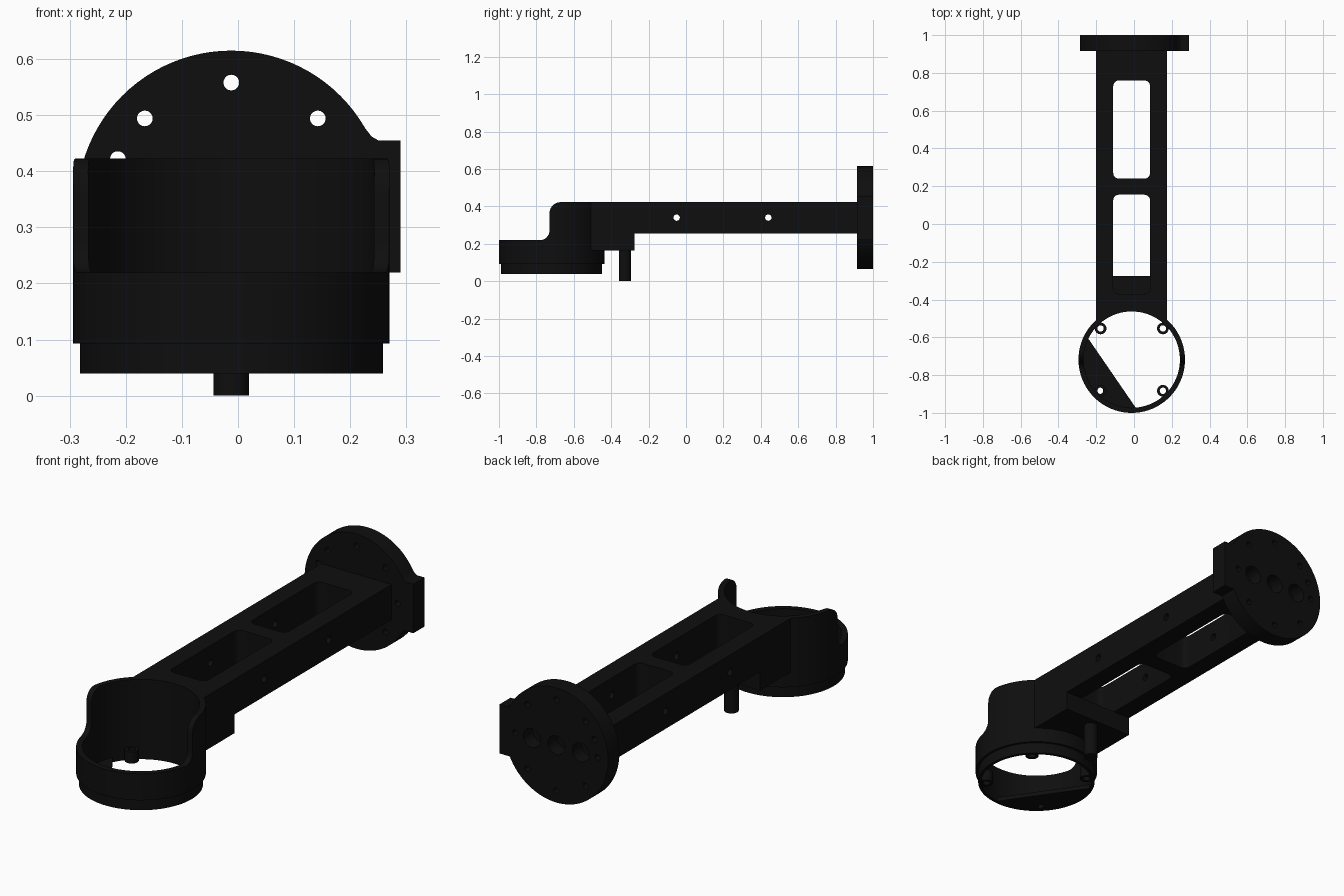
import bpy, bmesh
from math import sin, cos, radians, hypot
from mathutils import Vector

cube = bpy.data.objects.get("Cube")
if cube:
    bpy.data.objects.remove(cube, do_unlink=True)

mat = bpy.data.materials.new("matte_black")
mat.use_nodes = True
black = (0.0045, 0.0045, 0.0045, 1)
mat.diffuse_color = black
mat.node_tree.nodes["Principled BSDF"].inputs["Base Color"].default_value = black

CX, RING_Y, FLANGE_Z = -0.012, -0.718, 0.34


def arc(cx, cy, r, a0, a1, n):
    return [(cx + r * cos(radians(a0 + (a1 - a0) * i / n)),
             cy + r * sin(radians(a0 + (a1 - a0) * i / n))) for i in range(n + 1)]


def circle(cx, cy, r, n=48):
    return arc(cx, cy, r, 0, 360, n)[:-1]


def rounded(x0, x1, y0, y1, r):
    return (arc(x1 - r, y1 - r, r, 0, 90, 6) + arc(x0 + r, y1 - r, r, 90, 180, 6)
            + arc(x0 + r, y0 + r, r, 180, 270, 6) + arc(x1 - r, y0 + r, r, 270, 360, 6))


def prism(name, pts, axis, lo, hi):
    """Extrude a flat outline along the given axis."""
    def place(p, d):
        return {"x": (d, p[0], p[1]), "y": (p[0], d, p[1]), "z": (p[0], p[1], d)}[axis]
    bm = bmesh.new()
    face = bm.faces.new([bm.verts.new(place(p, lo)) for p in pts])
    ext = bmesh.ops.extrude_face_region(bm, geom=[face])
    move = Vector(place((0, 0), hi - lo))
    bmesh.ops.translate(bm, vec=move,
                        verts=[v for v in ext["geom"] if isinstance(v, bmesh.types.BMVert)])
    bmesh.ops.recalc_face_normals(bm, faces=bm.faces)
    mesh = bpy.data.meshes.new(name)
    bm.to_mesh(mesh)
    bm.free()
    mesh.materials.append(mat)
    ob = bpy.data.objects.new(name, mesh)
    bpy.context.collection.objects.link(ob)
    return ob


def activate(ob):
    bpy.ops.object.select_all(action="DESELECT")
    ob.select_set(True)
    bpy.context.view_layer.objects.active = ob


def boolean(ob, others, op="DIFFERENCE"):
    for other in others:
        activate(ob)
        mod = ob.modifiers.new("cut", "BOOLEAN")
        mod.operation, mod.solver, mod.object = op, "EXACT", other
        bpy.ops.object.modifier_apply(modifier=mod.name)
        bpy.data.objects.remove(other, do_unlink=True)


def box(x0, x1, y0, y1):
    return [(x0, y0), (x1, y0), (x1, y1), (x0, y1)]


def bore():
    return prism("bore_cutter", circle(CX, RING_Y, 0.255, 80), "z", -0.1, 0.6)


def screw_hole(x, y):
    return prism("screw_cutter", circle(x, y, 0.017, 20), "z", -0.1, 0.3)


# Motor ring with a tall rear wall and a low front
ring = prism("motor_ring", circle(CX, RING_Y, 0.282, 80), "z", 0.093, 0.423)
step = ([(-1.2, 0.22)] + arc(-0.78, 0.27, 0.05, 270, 360, 8)
        + arc(-0.67, 0.363, 0.06, 180, 90, 8) + [(-0.67, 0.6), (-1.2, 0.6)])
boolean(ring, [prism("step_cutter", step, "x", -0.5, 0.5), bore()])

# Narrower lip under the ring
lip = prism("ring_lip", circle(CX, RING_Y, 0.27, 80), "z", 0.04, 0.095)
boolean(lip, [bore()])

# Floor segment inside the ring
corner = (-0.18, -0.883)
floor_plate = prism("ring_floor", arc(CX, RING_Y, 0.257, 154, 275, 32), "z", 0.042, 0.062)
boolean(floor_plate, [screw_hole(*corner)])

# Screw bosses around the ring
for i, sx in enumerate((-1, 1)):
    for j, sy in enumerate((-1, 1)):
        x, y = CX + sx * 0.165, RING_Y + sy * 0.165
        boss = prism(f"screw_boss_{i}{j}", circle(x, y, 0.031, 24), "z", 0.045, 0.1)
        boolean(boss, [screw_hole(x, y)])

# Arm beam with two windows and cross holes
L, R = -0.2, 0.175
arm = prism("arm_beam", box(L, R, -0.6, 0.92), "z", 0.255, 0.423)
boolean(arm, [bore(),
              prism("window_cutter", rounded(-0.11, 0.085, 0.24, 0.76, 0.03), "z", 0, 0.6),
              prism("window_cutter", rounded(-0.11, 0.085, -0.37, 0.155, 0.03), "z", 0, 0.6)]
        + [prism("cross_cutter", circle(y, 0.34, 0.017, 20), "x", -0.5, 0.5)
           for y in (-0.05, 0.44)])

# Foot block under the arm and its stop peg
foot = prism("foot_block", box(L, R, -0.6, -0.275), "z", 0.165, 0.256)
boolean(foot, [bore()])
prism("stop_peg", circle(CX, -0.327, 0.032, 32), "z", 0.0, 0.2)

# End flange with a side block
flange = prism("end_flange", circle(CX, FLANGE_Z, 0.275, 96), "y", 0.915, 1.0)
side = [(0.05, 0.22), (0.29, 0.22), (0.29, 0.455), (0.25, 0.455), (0.238, 0.462),
        (0.224, 0.48), (0.05, 0.48)]
boolean(flange, [prism("flange_side_block", side, "y", 0.915, 1.0)], "UNION")
holes = [prism("bolt_cutter", circle(CX + 0.218 * cos(radians(a)),
                                     FLANGE_Z + 0.218 * sin(radians(a)), 0.014, 20),
               "y", 0.8, 1.1) for a in (0, 45, 90, 135, 158, 180, 225, 270, 315)]
pockets = [prism("pocket_cutter", circle(CX + dx, FLANGE_Z, 0.045, 32), "y", 0.93, 1.1)
           for dx in (-0.13, 0, 0.13)]
boolean(flange, holes + pockets)

# Smooth the round walls and keep the edges sharp
for ob in list(bpy.context.scene.objects):
    if ob.type == "MESH" and mat.name in ob.data.materials:
        activate(ob)
        bpy.ops.object.shade_smooth_by_angle(angle=radians(30))
